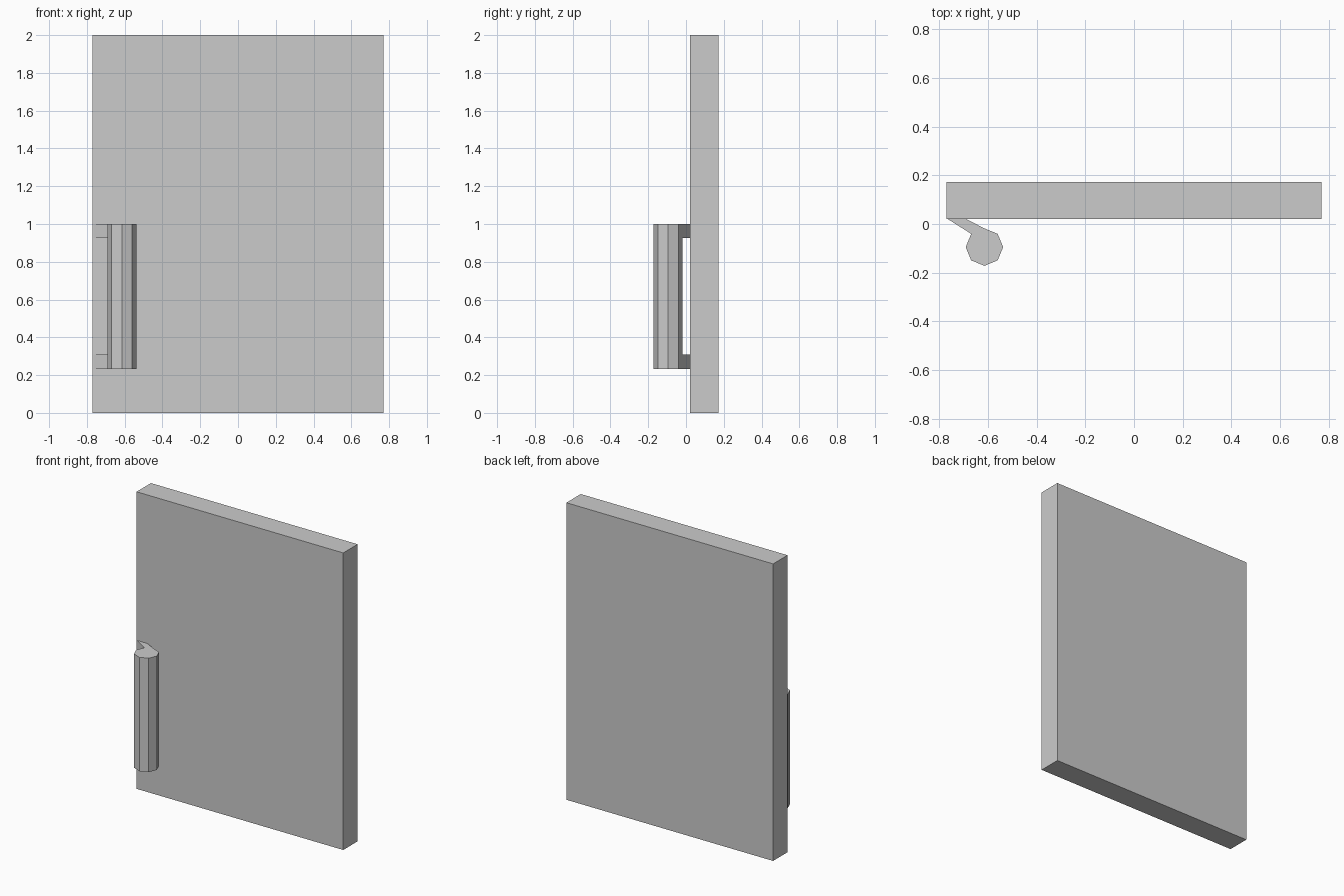
import bpy, bmesh
from math import cos, sin, pi

if "Cube" in bpy.data.objects:
    bpy.data.objects.remove(bpy.data.objects["Cube"])


def prism(name, profile, z0, z1):
    """Extrude a counter-clockwise xy profile from z0 to z1."""
    bm = bmesh.new()
    base = bm.faces.new([bm.verts.new((x, y, z0)) for x, y in profile])
    top = bmesh.ops.extrude_face_region(bm, geom=[base], use_keep_orig=True)
    verts = [g for g in top["geom"] if isinstance(g, bmesh.types.BMVert)]
    bmesh.ops.translate(bm, verts=verts, vec=(0, 0, z1 - z0))
    bmesh.ops.recalc_face_normals(bm, faces=bm.faces)
    mesh = bpy.data.meshes.new(name)
    bm.to_mesh(mesh)
    bm.free()
    obj = bpy.data.objects.new(name, mesh)
    bpy.context.collection.objects.link(obj)
    return obj


# Door slab
prism("door_panel", [(-0.77, 0.02), (0.77, 0.02), (0.77, 0.173), (-0.77, 0.173)], 0, 2)

# Octagonal handle bar
cx, cy, r = -0.615, -0.095, 0.077
octagon = [(cx + r * cos(i * pi / 4), cy + r * sin(i * pi / 4)) for i in range(8)]
z_low, z_high, arm = 0.233, 1.0, 0.075
prism("handle_bar", octagon, z_low, z_high)

# Slanted arms joining one side of the bar to the door
arm_profile = [octagon[3], octagon[2], (-0.69, 0.02), (-0.765, 0.02)]
prism("handle_arm_lower", arm_profile, z_low, z_low + arm)
prism("handle_arm_upper", arm_profile, z_high - arm, z_high)
